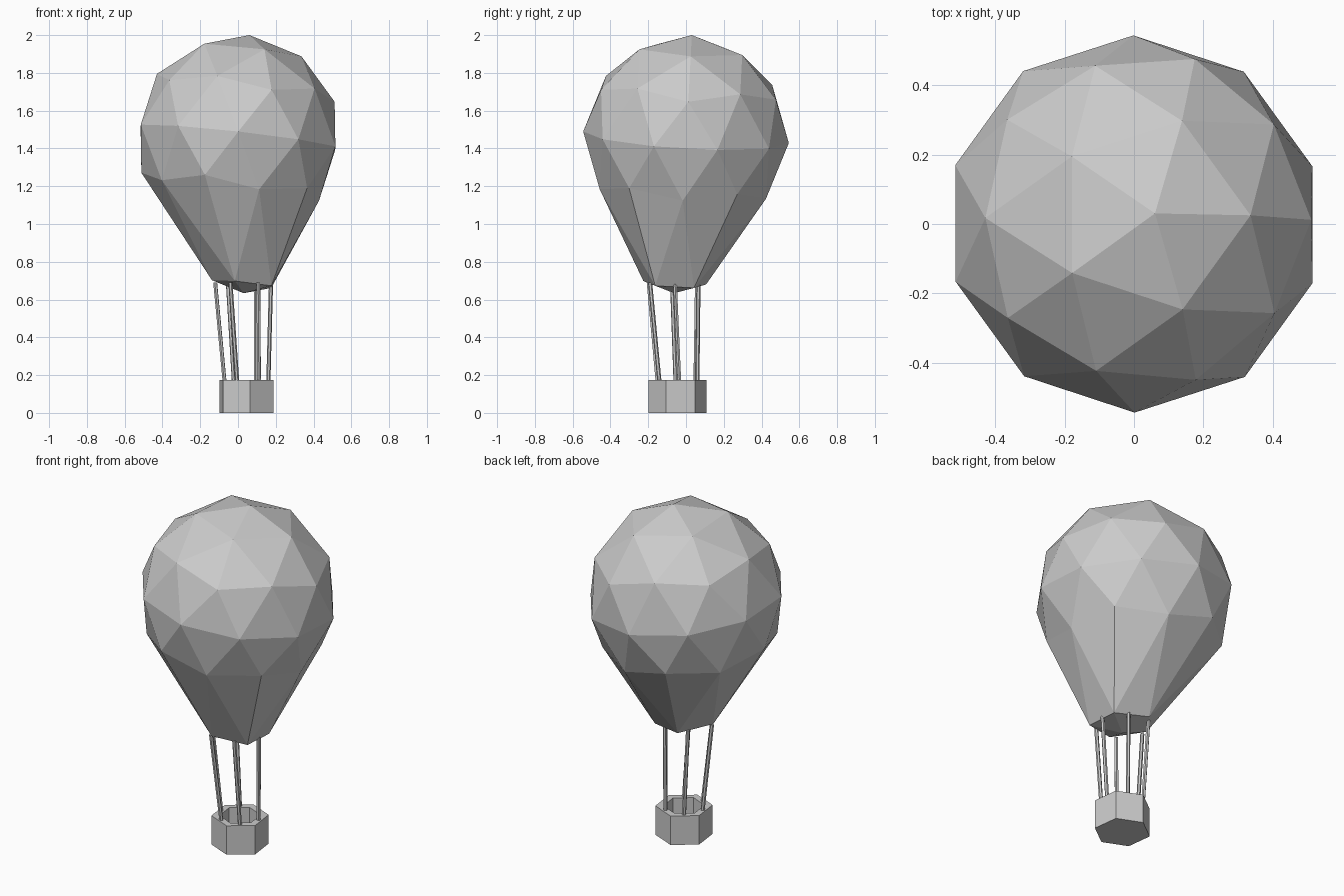
import bpy, bmesh, math
from mathutils import Vector

if "Cube" in bpy.data.objects:
    bpy.data.objects.remove(bpy.data.objects["Cube"])

def new_object(name, bm):
    bmesh.ops.recalc_face_normals(bm, faces=bm.faces)
    mesh = bpy.data.meshes.new(name)
    bm.to_mesh(mesh)
    bm.free()
    ob = bpy.data.objects.new(name, mesh)
    bpy.context.collection.objects.link(ob)
    return ob

def ring_point(center, r, deg):
    a = math.radians(deg)
    return Vector((center[0] + r * math.cos(a), center[1] + r * math.sin(a), center[2]))

# Envelope: slightly tilted icosphere, bottom cap shrunk and pulled down
R = 0.545
axis = Vector((0.111, 0.056, 0.992)).normalized()
center = Vector((0, 0, 2 - R * axis.z))
bm = bmesh.new()
bmesh.ops.create_icosphere(bm, subdivisions=2, radius=R)
pole = min(bm.verts, key=lambda v: v.co.z)
ring = [e.other_vert(pole) for e in pole.link_edges]
turn = Vector((0, 0, 1)).rotation_difference(axis)
for v in bm.verts:
    v.co = turn @ v.co + center
mid = sum((v.co for v in ring), Vector()) / len(ring)
mouth = Vector((0.036, -0.06, 0.683))
for v in ring + [pole]:
    v.co = mouth + (v.co - mid) * 0.61
new_object("balloon_envelope", bm)

# Basket: open hexagonal tub made from stacked rings
bm = bmesh.new()
profile = [(0.155, 0.0), (0.155, 0.173), (0.112, 0.173), (0.112, 0.03)]
rings = [[bm.verts.new(ring_point((0.045, -0.045, z), r, 37 + 60 * i)) for i in range(6)]
         for r, z in profile]
for a, b in zip(rings, rings[1:]):
    for i in range(6):
        j = (i + 1) % 6
        bm.faces.new((a[i], a[j], b[j], b[i]))
bm.faces.new(rings[0])
bm.faces.new(rings[-1])
new_object("basket", bm)

# Ropes: thin rods from the basket rim to the envelope mouth
for i in range(6):
    p = ring_point((0.045, -0.045, 0.16), 0.116, 5 + 60 * i)
    q = ring_point((0.027, -0.066, 0.69), 0.148, 3 + 60 * i)
    bm = bmesh.new()
    bmesh.ops.create_cone(bm, cap_ends=True, segments=6, radius1=0.011,
                          radius2=0.011, depth=(q - p).length)
    ob = new_object(f"rope_{i + 1}", bm)
    ob.location = (p + q) / 2
    ob.rotation_euler = (q - p).to_track_quat('Z', 'Y').to_euler()
